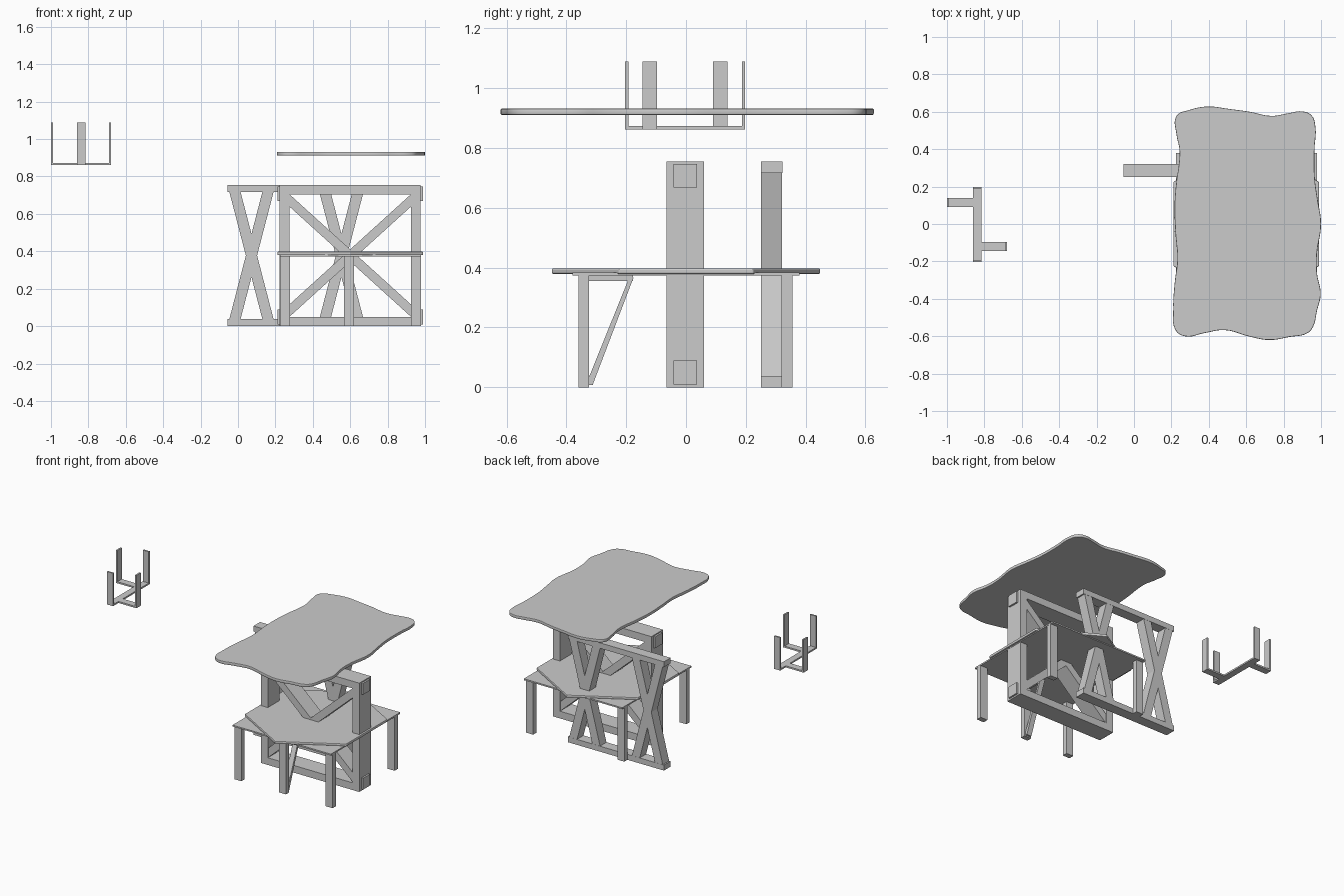
import bpy, bmesh, math
from mathutils import Vector

if "Cube" in bpy.data.objects:
    bpy.data.objects.remove(bpy.data.objects["Cube"])


def new_object(name, bm):
    bmesh.ops.recalc_face_normals(bm, faces=bm.faces)
    me = bpy.data.meshes.new(name)
    bm.to_mesh(me)
    bm.free()
    ob = bpy.data.objects.new(name, me)
    bpy.context.collection.objects.link(ob)
    return ob


def prism(name, pts, direction):
    """Extrude a flat 3D polygon along a direction."""
    bm = bmesh.new()
    face = bm.faces.new([bm.verts.new(p) for p in pts])
    ext = bmesh.ops.extrude_face_region(bm, geom=[face])
    moved = [v for v in ext["geom"] if isinstance(v, bmesh.types.BMVert)]
    bmesh.ops.translate(bm, verts=moved, vec=Vector(direction))
    return new_object(name, bm)


def box(name, x0, x1, y0, y1, z0, z1):
    pts = [(x0, y0, z0), (x1, y0, z0), (x1, y1, z0), (x0, y1, z0)]
    return prism(name, pts, (0, 0, z1 - z0))


def xz_prism(name, pts, y0, y1):
    return prism(name, [(x, y0, z) for x, z in pts], (0, y1 - y0, 0))


# Wavy live-edge table top
outline = [
    (.227, .577), (.297, .61), (.393, .628), (.51, .615), (.618, .6), (.735, .578),
    (.83, .593), (.90, .602), (.95, .58), (.97, .52), (.965, .4), (.967, .24),
    (.982, .13), (1.0, 0), (.978, -.16), (.979, -.267), (.998, -.374), (.978, -.465),
    (.957, -.55), (.928, -.583), (.83, -.604), (.725, -.62), (.618, -.602),
    (.484, -.567), (.377, -.583), (.27, -.6), (.222, -.567), (.21, -.455),
    (.217, -.32), (.232, -.187), (.222, -.053), (.217, .1), (.227, .23),
    (.24, .32), (.243, .4), (.227, .48)]
cu = bpy.data.curves.new("table_top", 'CURVE')
cu.dimensions = '2D'
cu.fill_mode = 'BOTH'
cu.resolution_u = 5
sp = cu.splines.new('BEZIER')
sp.bezier_points.add(len(outline) - 1)
for bp, (x, y) in zip(sp.bezier_points, outline):
    bp.co = (x, y, 0)
    bp.handle_left_type = bp.handle_right_type = 'AUTO'
sp.use_cyclic_u = True
cu.extrude, cu.bevel_depth, cu.bevel_resolution, cu.offset = .0065, .004, 1, -.004
top = bpy.data.objects.new("table_top", cu)
top.location.z = .9215
bpy.context.collection.objects.link(top)
bpy.context.view_layer.objects.active = top
top.select_set(True)
bpy.ops.object.convert(target='MESH')
bpy.ops.object.shade_smooth_by_angle(angle=math.radians(30))

# Main trestle frame: posts, rails, through tenons and a cross brace
CX = .6
Y0, Y1 = -.066, .061
for side, s in (("left", -1), ("right", 1)):
    a, b = sorted((CX + s * .325, CX + s * .377))
    box(f"trestle_{side}_post", a, b, Y0, Y1, 0, .755)
    for lvl, z in (("lower", .01), ("upper", .668)):
        a, b = sorted((CX + s * .36, CX + s * .389))
        box(f"trestle_{side}_{lvl}_tenon", a, b, -.041, .036, z, z + .079)
for lvl, z in (("lower", 0), ("upper", .705)):
    box(f"trestle_{lvl}_rail", CX - .326, CX + .326, Y0, Y1, z, z + .05)
for i, s in enumerate((-1, 1)):
    pts = [(CX - s * .326, .706), (CX - s * .326, .64),
           (CX + s * .326, .049), (CX + s * .326, .115)]
    xz_prism(f"trestle_cross_brace_{i + 1}", pts, Y0 + .006, Y1 - .006)

# Second frame behind: two rails joined by two X shapes
for lvl, z in (("lower", 0), ("upper", .717)):
    box(f"back_frame_{lvl}_rail", -.056, .681, .25, .322, z, z + .038)
for side, c in (("left", .072), ("right", .553)):
    for i, s in enumerate((-1, 1)):
        pts = [(c + s * .128, .755), (c + s * .068, .755),
               (c - s * .128, 0), (c - s * .068, 0)]
        xz_prism(f"back_frame_{side}_strut_{i + 1}", pts, .251, .321)

# Lower table: thin rectangular board and hexagonal leaf above it
box("lower_board", .224, .979, -.38, .38, .373, .383)
hexagon = [(CX + .45 * math.sin(math.radians(60 * k)),
            .45 * math.cos(math.radians(60 * k)), .379) for k in range(6)]
leaf = prism("hexagon_leaf", hexagon, (0, 0, .019))
bev = leaf.modifiers.new("soft_edges", 'BEVEL')
bev.width, bev.segments = .005, 2

# Lower table legs
for side, x in (("left", .251), ("right", .951)):
    for end, y in (("front", -.342), ("back", .338)):
        box(f"lower_{end}_{side}_leg", x - .027, x + .027,
            y - .018, y + .018, 0, .375)

# Swinging middle leg with its triangular bracket
box("middle_leg", .566, .62, -.36, -.324, 0, .375)
box("middle_leg_arm", .575, .611, -.326, -.178, .355, .373)
prism("middle_leg_brace",
      [(.575, -.326, .008), (.575, -.312, .008), (.575, -.175, .368),
       (.575, -.192, .362), (.575, -.326, .03)], (.036, 0, 0))

# Small upturned stand: crossbar, two offset arms and four flat posts
Z0, Z1, T = .862, 1.09, .011
SX, SY = -.839, -.003
box("stand_crossbar", SX - .023, SX + .023, SY - .201, SY + .201, Z0, Z0 + T)
for name, s in (("left", -1), ("right", 1)):
    y = SY - s * .118
    xe = SX + s * .161
    a, b = sorted((SX + s * .022, xe))
    box(f"stand_{name}_arm", a, b, y - .024, y + .024, Z0, Z0 + T)
    a, b = sorted((xe, xe - s * T))
    box(f"stand_{name}_post", a, b, y - .024, y + .024, Z0, Z1)
for name, s in (("front", -1), ("back", 1)):
    a, b = sorted((SY + s * .201, SY + s * (.201 - T)))
    box(f"stand_{name}_post", SX - .023, SX + .023, a, b, Z0, Z1)
